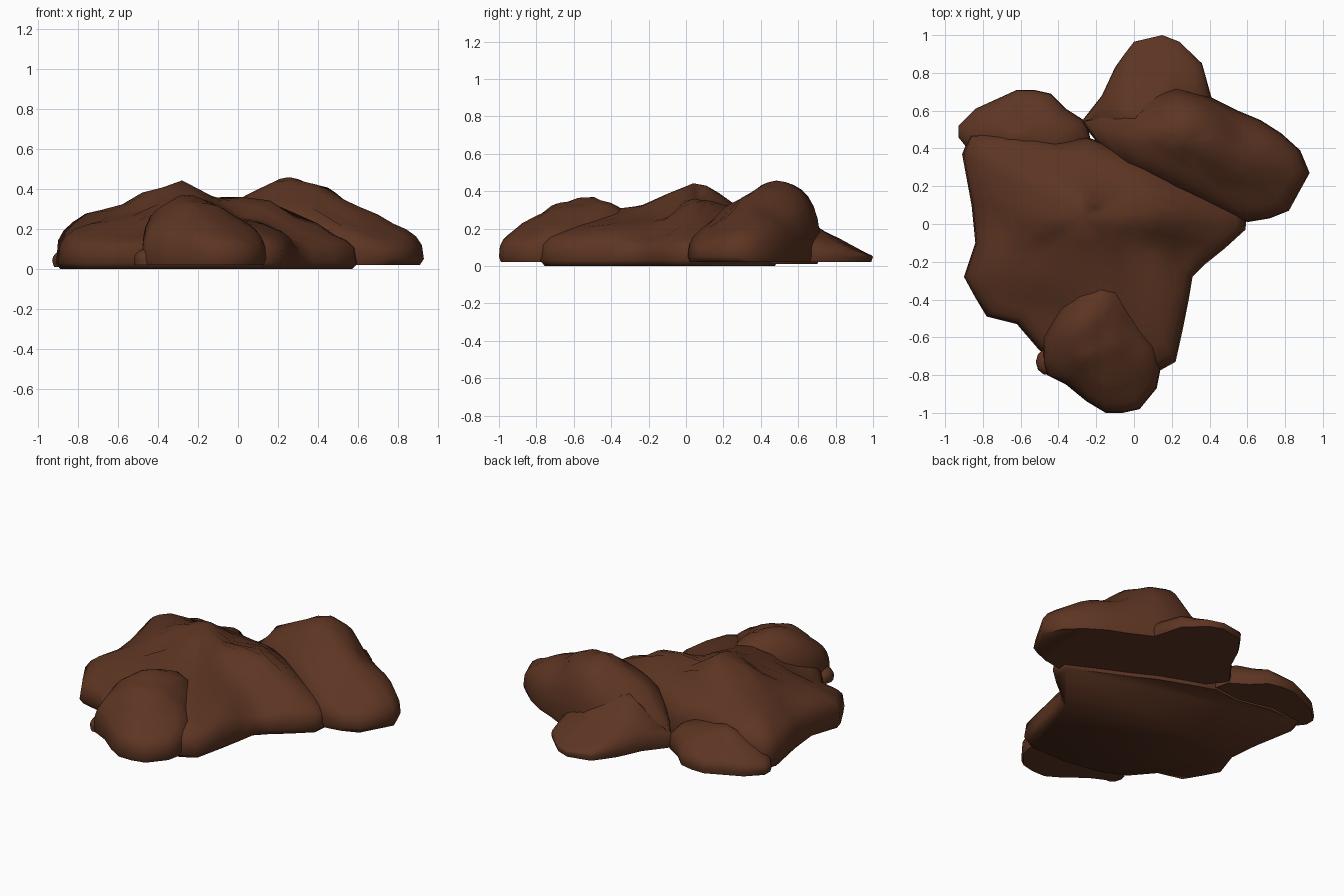
import bpy, bmesh, math

soil = bpy.data.materials.new("brown soil")
soil.diffuse_color = (0.108, 0.035, 0.016, 1)


def lump(name, centre, base, outline, heights, rings=9, power=3.6):
    """Mound over an outline; its top follows a few (x, y, z) height marks."""
    def top(x, y):
        total = weight = 0.0
        for hx, hy, hz in heights:
            w = ((x - hx) ** 2 + (y - hy) ** 2 + 0.008) ** -2
            total += w * hz
            weight += w
        return total / weight

    bm = bmesh.new()
    apex = bm.verts.new((*centre, top(*centre)))
    loops = []
    for i in range(1, rings + 1):
        t = math.sin(math.pi / 2 * i / rings)
        edge = max(0.0, 1 - t ** power) ** (1 / power)
        loop = []
        for ox, oy in outline:
            x = centre[0] + (ox - centre[0]) * t
            y = centre[1] + (oy - centre[1]) * t
            loop.append(bm.verts.new((x, y, base + 0.03 + (top(x, y) - base - 0.03) * edge)))
        loops.append(loop)
    # slightly tucked-in foot
    loops.append([bm.verts.new((centre[0] + (x - centre[0]) * 0.97,
                                centre[1] + (y - centre[1]) * 0.97, base))
                  for x, y in outline])
    n = len(outline)
    for k in range(n):
        j = (k + 1) % n
        bm.faces.new((apex, loops[0][k], loops[0][j]))
        for a, b in zip(loops, loops[1:]):
            bm.faces.new((a[k], b[k], b[j], a[j]))
    bm.faces.new(loops[-1])
    bmesh.ops.recalc_face_normals(bm, faces=bm.faces)
    mesh = bpy.data.meshes.new(name)
    bm.to_mesh(mesh)
    bm.free()
    mesh.materials.append(soil)
    ob = bpy.data.objects.new(name, mesh)
    bpy.context.collection.objects.link(ob)
    bpy.context.view_layer.objects.active = ob
    bpy.ops.object.select_all(action='DESELECT')
    ob.select_set(True)
    bpy.ops.object.shade_smooth_by_angle(angle=math.radians(60))
    return ob


# Broad central mound
lump("main_mound", (-0.28, 0.04), 0.0,
     [(-0.91, 0.37), (-0.87, 0.47), (-0.65, 0.49), (-0.43, 0.44), (-0.25, 0.46),
      (-0.08, 0.40), (0.1, 0.33), (0.25, 0.25), (0.42, 0.17), (0.6, 0.08),
      (0.59, -0.03), (0.48, -0.13), (0.38, -0.21), (0.31, -0.28), (0.29, -0.4),
      (0.26, -0.55), (0.22, -0.73), (0.13, -0.78), (-0.1, -0.78), (-0.35, -0.74),
      (-0.5, -0.67), (-0.62, -0.53), (-0.78, -0.49), (-0.84, -0.39), (-0.9, -0.28),
      (-0.84, -0.1), (-0.86, 0.1)],
     [(-0.28, 0.05, 0.46), (-0.43, 0.08, 0.4), (-0.57, 0.15, 0.32), (-0.78, 0.25, 0.32),
      (-0.85, 0.38, 0.28), (-0.6, 0.4, 0.29), (-0.25, 0.36, 0.3), (-0.12, 0.13, 0.32),
      (0.02, 0.08, 0.37), (0.14, 0.08, 0.36), (0.3, 0.05, 0.27), (0.55, 0.03, 0.2),
      (0.3, -0.18, 0.17), (0.05, -0.15, 0.25), (-0.25, -0.25, 0.32), (0.12, -0.42, 0.25),
      (0.2, -0.6, 0.22), (-0.5, -0.2, 0.27), (-0.75, -0.2, 0.25), (-0.75, -0.4, 0.2),
      (-0.5, -0.5, 0.19), (-0.8, 0.05, 0.25), (-0.28, -0.1, 0.39)])

# Steep rounded lump at the front
lump("front_lump", (-0.18, -0.65), 0.02,
     [(-0.18, -0.26), (-0.3, -0.33), (-0.4, -0.45), (-0.48, -0.6), (-0.48, -0.73),
      (-0.46, -0.8), (-0.36, -0.85), (-0.25, -0.94), (-0.15, -1.0), (-0.06, -1.0),
      (0.03, -0.98), (0.12, -0.87), (0.14, -0.77), (0.13, -0.65), (0.06, -0.55),
      (0.0, -0.42), (-0.08, -0.3)],
     [(-0.28, -0.52, 0.4), (-0.2, -0.38, 0.37), (-0.4, -0.57, 0.36), (-0.12, -0.6, 0.33),
      (-0.26, -0.68, 0.35), (-0.18, -0.82, 0.27), (-0.1, -0.95, 0.2), (0.03, -0.7, 0.25),
      (0.08, -0.88, 0.18), (-0.4, -0.74, 0.27), (-0.3, -0.88, 0.21), (0.0, -0.55, 0.28)],
     power=3)

# Tall mound at the back right
lump("back_right_mound", (0.28, 0.44), 0.02,
     [(-0.28, 0.54), (-0.17, 0.40), (-0.08, 0.31), (0.06, 0.24), (0.2, 0.17),
      (0.4, 0.08), (0.6, 0.01), (0.72, 0.03), (0.82, 0.07), (0.88, 0.18), (0.93, 0.27),
      (0.88, 0.39), (0.78, 0.48), (0.67, 0.55), (0.55, 0.6), (0.41, 0.67),
      (0.22, 0.72), (0.05, 0.68), (-0.12, 0.62)],
     [(0.24, 0.48, 0.47), (0.41, 0.43, 0.43), (0.08, 0.5, 0.41), (-0.05, 0.47, 0.36),
      (-0.2, 0.52, 0.22), (0.6, 0.33, 0.33), (0.8, 0.27, 0.27), (0.75, 0.12, 0.2),
      (0.5, 0.13, 0.25), (0.3, 0.26, 0.36), (0.1, 0.35, 0.37), (0.28, 0.63, 0.46),
      (0.6, 0.5, 0.29), (0.0, 0.6, 0.3)], power=2.8)

# Lower lobe spilling out behind it
lump("back_lobe", (0.13, 0.66), 0.02,
     [(-0.28, 0.54), (-0.17, 0.68), (-0.1, 0.83), (-0.05, 0.9), (0.0, 0.965),
      (0.15, 1.0), (0.24, 0.965), (0.36, 0.85), (0.41, 0.67), (0.38, 0.45), (0.0, 0.4)],
     [(0.13, 0.64, 0.27), (0.13, 0.75, 0.17), (0.13, 0.87, 0.12), (0.14, 0.96, 0.06),
      (-0.03, 0.75, 0.18), (0.3, 0.75, 0.16), (0.1, 0.5, 0.36), (-0.05, 0.58, 0.33),
      (-0.2, 0.56, 0.2)], power=2.4)

# Sloping slab at the back left
lump("back_left_lump", (-0.62, 0.48), 0.01,
     [(-0.93, 0.46), (-0.93, 0.52), (-0.84, 0.61), (-0.73, 0.66), (-0.62, 0.71),
      (-0.53, 0.71), (-0.44, 0.69), (-0.36, 0.61), (-0.25, 0.54), (-0.22, 0.4),
      (-0.5, 0.3), (-0.85, 0.36)],
     [(-0.62, 0.46, 0.23), (-0.8, 0.5, 0.17), (-0.87, 0.54, 0.11), (-0.6, 0.62, 0.13),
      (-0.42, 0.58, 0.19), (-0.3, 0.48, 0.22)], power=2.3)

# Small crumb beside the front lump
lump("crumb", (-0.46, -0.73), 0.02,
     [(-0.46 + 0.06 * math.cos(a * math.pi / 5), -0.73 + 0.07 * math.sin(a * math.pi / 5))
      for a in range(10)], [(-0.46, -0.73, 0.1)], rings=5, power=2)
